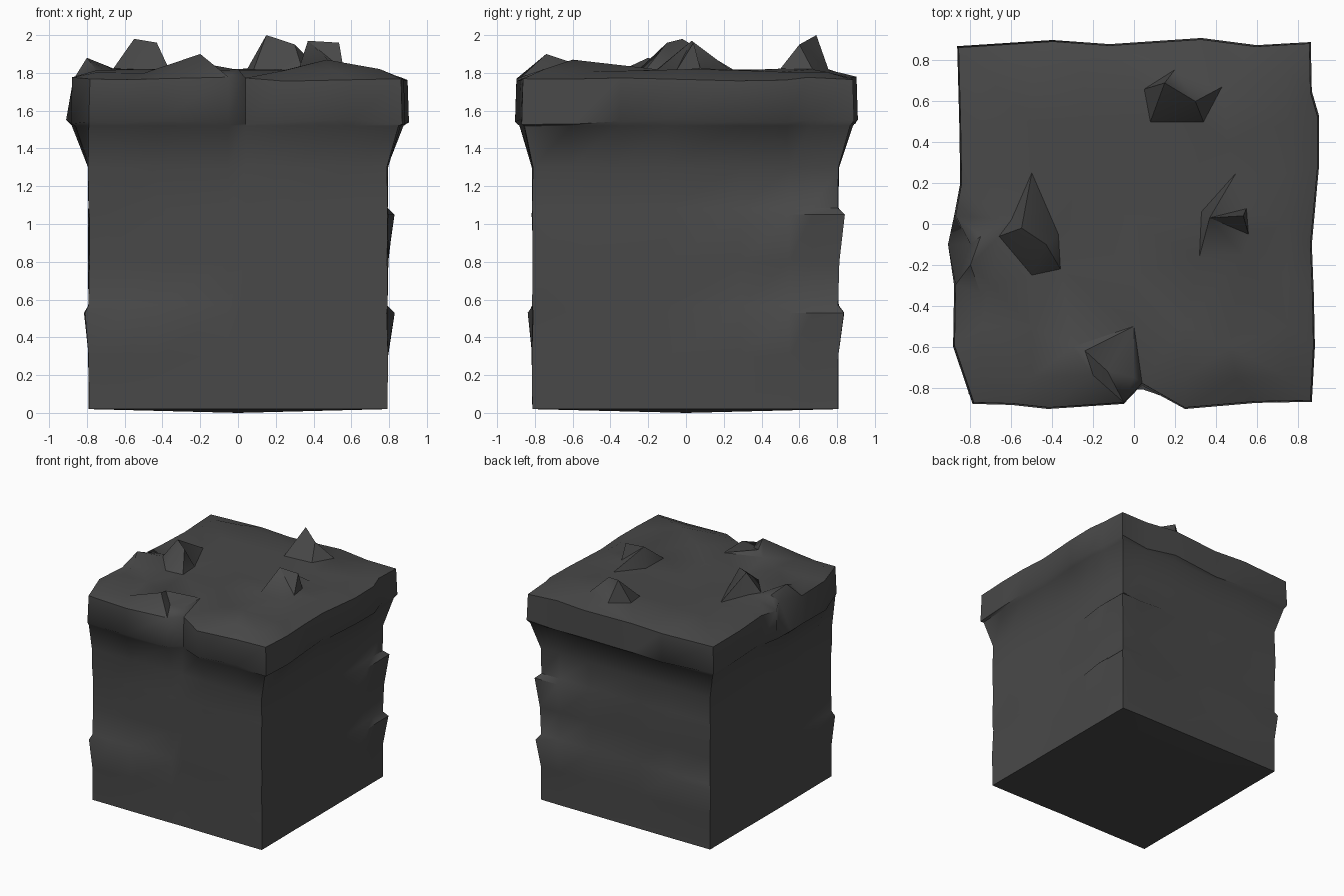
import bpy, bmesh, math, random
from mathutils import Vector
from mathutils.geometry import delaunay_2d_cdt

if "Cube" in bpy.data.objects:
    bpy.data.objects.remove(bpy.data.objects["Cube"])

random.seed(4)

# one dark grey colour
mat = bpy.data.materials.new("dark_grey")
mat.diffuse_color = (0.066, 0.066, 0.066, 1)
mat.use_nodes = True
mat.node_tree.nodes["Principled BSDF"].inputs["Base Color"].default_value = mat.diffuse_color

# outline of the overhanging cap, counter-clockwise from the front left corner
OUT = [(-.79, -.88), (-.6, -.885), (-.42, -.905), (-.05, -.88), (.04, -.785), (.25, -.905),
       (.6, -.875), (.87, -.87), (.885, -.6), (.88, -.35), (.87, -.1), (.905, .28), (.905, .53),
       (.87, .65), (.865, .89), (.6, .875), (.33, .91), (-.12, .88), (-.4, .9), (-.865, .87),
       (-.855, .5), (-.85, .2), (-.88, .04), (-.91, -.1), (-.88, -.3), (-.885, -.6)]

# tufts on the top: ridge points, then base points
TUFT_PEAKS = [(.15, .69, 2.0), (.3, .6, 1.95),
              (-.55, -.02, 1.98), (-.43, -.1, 1.96),
              (.37, .03, 1.97), (.535, .04, 1.96),
              (-.2, -.74, 1.9), (-.24, -.62, 1.86),
              (-.8, -.2, 1.88), (.47, -.6, 1.87)]
TUFT_BASES = [(.05, .66), (.43, .67), (.2, .755), (.08, .5), (.34, .5), (.46, .4),
              (-.6, .02), (-.37, -.05), (-.36, -.22), (-.7, -.3), (-.66, -.06),
              (.33, .06), (.55, .075), (.56, -.05), (.53, -.15), (.32, -.16),
              (-.3, -.6), (-.13, -.72), (-.75, -.34), (-.75, -.06)]


def body_point(p, lip=0.0):
    """Cap outline pulled in to the square block below it."""
    return (max(-.79 - lip, min(.79 + lip, p[0] * 1.03)),
            max(-.812 - lip, min(.806 + lip, p[1] * 1.03)))


def upper_lip(p):
    return .035 if p[0] > .4 and p[1] > .5 else 0


def lower_lip(p):
    if p[0] > .4 and p[1] > .4:
        return .035
    return .02 if p[0] < -.3 and abs(p[1]) > .5 else 0


bm = bmesh.new()


def ring(fn):
    return [bm.verts.new(fn(p)) for p in OUT]


def bridge(a, b):
    n = len(a)
    for i in range(n):
        bm.faces.new((a[i], a[(i + 1) % n], b[(i + 1) % n], b[i]))


def level(z, lip=lambda p: 0, wobble=.006):
    return lambda p: (*body_point(p, lip(p) + random.uniform(-wobble, wobble)), z)


def flare(p):
    x, y = body_point(p)
    return (x * .25 + p[0] * .75, y * .25 + p[1] * .75, 1.52)


def rim(p):
    x = -.8 if p == (-.91, -.1) else p[0] * .992
    return (x, p[1] * .992, 1.768 + random.uniform(-.012, .012))


# block sides with thin ledges, flaring into the cap
rings = [ring(level(.02, wobble=.002)),
         ring(level(.3)),
         ring(level(.53, lower_lip)),
         ring(level(.57, wobble=.003)),
         ring(level(.8)),
         ring(level(1.05, upper_lip)),
         ring(level(1.085, wobble=.003)),
         ring(level(1.3)),
         ring(flare),
         ring(lambda p: (p[0], p[1], 1.535 + random.uniform(-.01, .02))),
         ring(rim)]
for a, b in zip(rings, rings[1:]):
    bridge(a, b)

# underside
centre = bm.verts.new((0, 0, 0))
for i, v in enumerate(rings[0]):
    bm.faces.new((centre, rings[0][(i + 1) % len(OUT)], v))

# uneven top with tufts, triangulated inside the rim
top = list(rings[-1])
spots = [Vector(p[:2]) for p in TUFT_PEAKS + TUFT_BASES]
inner = list(TUFT_PEAKS)
inner += [(x, y, 1.815 + random.uniform(-.008, .012)) for x, y in TUFT_BASES]
for i in range(7):
    for j in range(7):
        p = Vector((-.75 + .25 * i, -.75 + .25 * j))
        if all((p - s).length > .12 for s in spots):
            inner.append((p.x, p.y, 1.81 + random.uniform(-.012, .012)))
top += [bm.verts.new(p) for p in inner]
n = len(OUT)
res = delaunay_2d_cdt([v.co.to_2d() for v in top],
                      [(i, (i + 1) % n) for i in range(n)], [], 1, 1e-5)
for f in res[2]:
    bm.faces.new([top[res[3][i][0]] for i in f])

bmesh.ops.recalc_face_normals(bm, faces=bm.faces)
mesh = bpy.data.meshes.new("ground_block")
bm.to_mesh(mesh)
bm.free()
mesh.materials.append(mat)
block = bpy.data.objects.new("ground_block", mesh)
bpy.context.collection.objects.link(block)
bpy.context.view_layer.objects.active = block
block.select_set(True)
bpy.ops.object.shade_smooth_by_angle(angle=math.radians(45))
